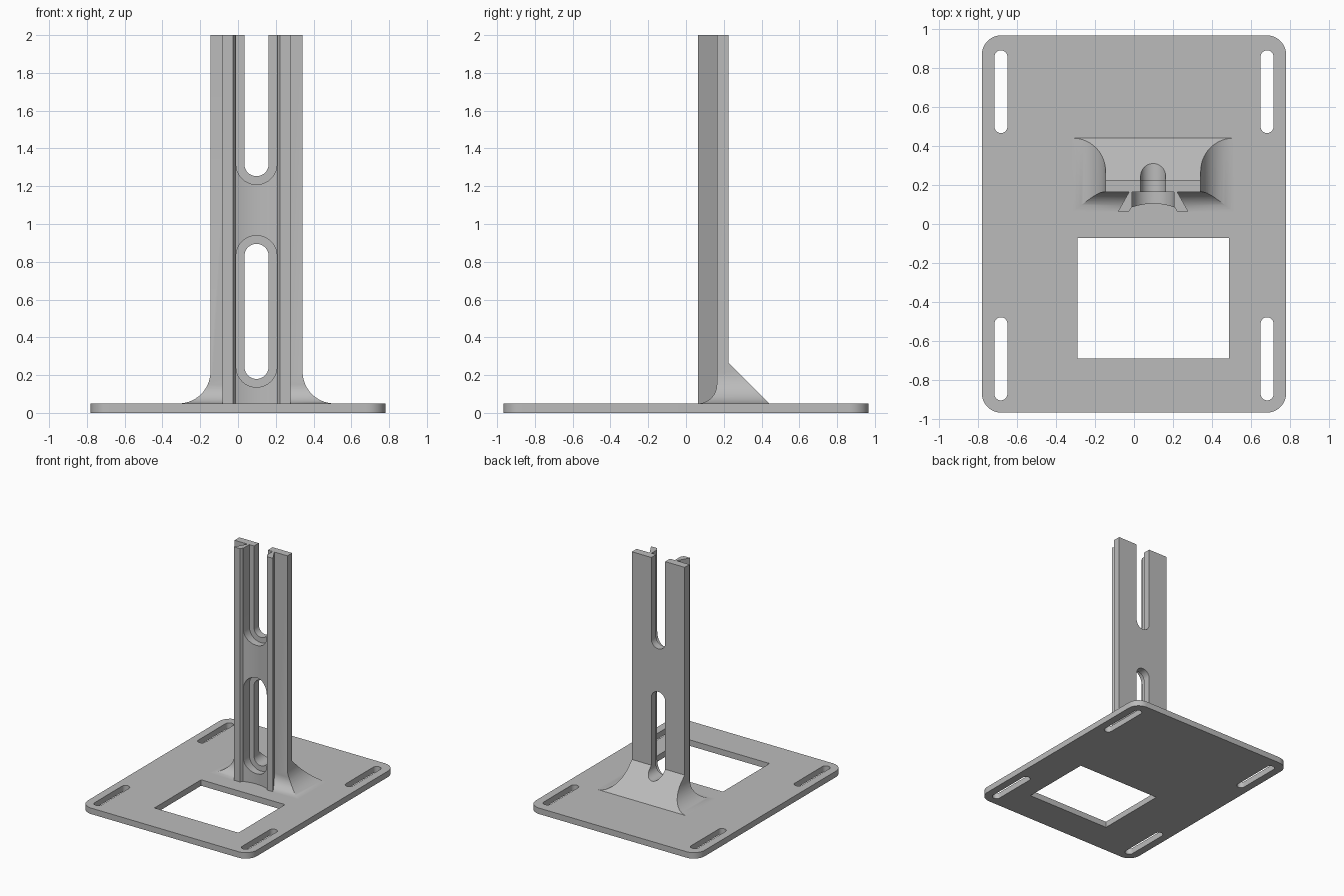
import bpy, bmesh, math
from mathutils import Vector

cube = bpy.data.objects.get("Cube")
if cube:
    bpy.data.objects.remove(cube)

grey = bpy.data.materials.new("plain grey")
grey.use_nodes = True
colour = (0.5, 0.5, 0.5, 1)
grey.diffuse_color = colour
grey.node_tree.nodes["Principled BSDF"].inputs["Base Color"].default_value = colour

CX = 0.098            # centre line of the upright
TOP = 0.05            # top of the plate
HALF = 0.244          # half width of the upright
FRONT, BACK = 0.163, 0.226


def prism(name, outline, axis, lo, hi):
    """Extrude a closed 2D outline along one axis, from lo to hi."""
    place = {"x": lambda a, b, d: (d, a, b),
             "y": lambda a, b, d: (a, d, b),
             "z": lambda a, b, d: (a, b, d)}[axis]
    bm = bmesh.new()
    face = bm.faces.new([bm.verts.new(place(a, b, lo)) for a, b in outline])
    new = bmesh.ops.extrude_face_region(bm, geom=[face])["geom"]
    shift = Vector(place(0, 0, hi - lo))
    bmesh.ops.translate(bm, vec=shift, verts=[v for v in new if isinstance(v, bmesh.types.BMVert)])
    bmesh.ops.recalc_face_normals(bm, faces=bm.faces)
    mesh = bpy.data.meshes.new(name)
    bm.to_mesh(mesh)
    bm.free()
    mesh.materials.append(grey)
    obj = bpy.data.objects.new(name, mesh)
    bpy.context.collection.objects.link(obj)
    return obj


def combine(target, tool, operation):
    """Apply a boolean and discard the tool."""
    mod = target.modifiers.new("cut", "BOOLEAN")
    mod.operation, mod.solver, mod.object = operation, "EXACT", tool
    bpy.context.view_layer.objects.active = target
    bpy.ops.object.modifier_apply(modifier=mod.name)
    bpy.data.objects.remove(tool)


def arc(cx, cy, r, start, end, steps=14):
    angles = [math.radians(start + (end - start) * i / steps) for i in range(steps + 1)]
    return [(cx + r * math.cos(a), cy + r * math.sin(a)) for a in angles]


def slot(cx, lo, hi, r):
    """Upright slot outline with round ends."""
    return arc(cx, hi - r, r, 0, 180, 20) + arc(cx, lo + r, r, 180, 360, 20)


def box(x0, x1, y0, y1):
    return [(x0, y0), (x1, y0), (x1, y1), (x0, y1)]


def mirrored(points):
    """Close a right-hand half outline with its mirror image about CX."""
    return [(CX + a, b) for a, b in points] + [(CX - a, b) for a, b in reversed(points)]


# Base plate with rounded corners, window and mounting slots
W, L, R = 0.78, 0.967, 0.1
corners = [(W - R, L - R), (R - W, L - R), (R - W, R - L), (W - R, R - L)]
outline = [p for i, (x, y) in enumerate(corners) for p in arc(x, y, R, 90 * i, 90 * i + 90, 10)]
plate = prism("base_plate", outline, "z", 0, TOP)
combine(plate, prism("window_cutter", box(CX - 0.388, CX + 0.388, -0.689, -0.073), "z", -1, 1), "DIFFERENCE")
for x in (-0.682, 0.682):
    for lo, hi in ((0.466, 0.89), (-0.904, -0.478)):
        combine(plate, prism("slot_cutter", slot(x, lo, hi, 0.033), "z", -1, 1), "DIFFERENCE")

# Upright with a dovetail rail on its front
section = mirrored([(0.181, 0.063), (0.124, FRONT), (HALF, FRONT), (HALF, BACK)])
upright = prism("upright", section, "z", 0.02, 2)

# Flared foot: side fillets, front fillet and sloping back
RS, RF = 0.168, 0.1
sides = mirrored([(HALF + RS, 0.02)] + arc(HALF + RS, TOP + RS, RS, 270, 180) + [(HALF, 0.29)])
foot = prism("foot", sides, "y", -0.2, 0.7)
depth = ([(FRONT - RF, 0.02)] + arc(FRONT - RF, TOP + RF, RF, 270, 360)
         + [(FRONT, 0.2), (0.2, 0.29), (0.44, TOP), (0.44, 0.02)])
depth[-3] = (0.2, 0.49 - 0.2)
combine(foot, prism("slope_cutter", depth, "x", -1, 1), "INTERSECT")
combine(upright, foot, "UNION")

# Shallow curved channel down the rail
curve = [(0.11 * i / 8, 0.104 - 0.019 * (i / 8) ** 2) for i in range(8, 0, -1)]
channel = mirrored([(0.138, 0.041), (0.11, 0.085)] + curve[1:])
combine(upright, prism("channel_cutter", channel, "z", -0.1, 2.1), "DIFFERENCE")

# Two through slots, each with a wider pocket in front
for lo, hi in ((0.18, 0.895), (1.253, 2.4)):
    rim = 0.044
    pocket = slot(CX, lo - rim, hi + rim, 0.064 + rim)
    combine(upright, prism("pocket_cutter", pocket, "y", -0.1, FRONT), "DIFFERENCE")
    combine(upright, prism("through_cutter", slot(CX, lo, hi, 0.064), "y", -0.2, 0.7), "DIFFERENCE")

# Smooth the curved walls, keep the edges crisp
for obj in (plate, upright):
    bpy.ops.object.select_all(action="DESELECT")
    obj.select_set(True)
    bpy.context.view_layer.objects.active = obj
    bpy.ops.object.shade_smooth_by_angle(angle=math.radians(25))
